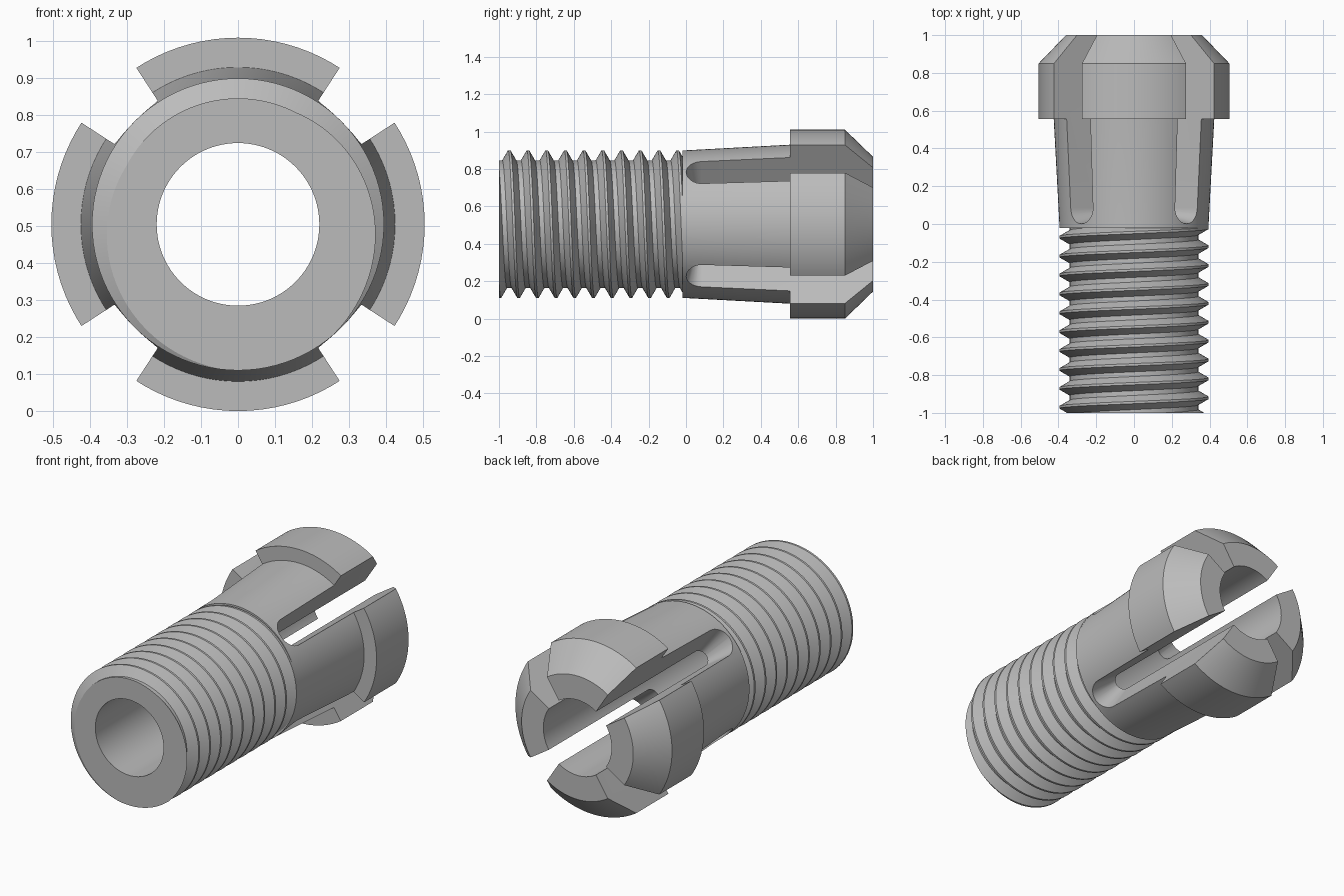
import bpy, bmesh, math
from mathutils import Matrix, Vector

if "Cube" in bpy.data.objects:
    bpy.data.objects.remove(bpy.data.objects["Cube"])

CENTRE_Z = 0.505
BORE = 0.22
CREST, ROOT = 0.395, 0.341
FRONT, COLLAR = -1.0, -0.02
PITCH = 0.1
SEGS = 96

steel = bpy.data.materials.new("grey_steel")
steel.use_nodes = True
colour = (0.5, 0.5, 0.5, 1)
steel.diffuse_color = colour
steel.node_tree.nodes["Principled BSDF"].inputs["Base Color"].default_value = colour


def polar(r, angle, y):
    return Vector((r * math.cos(angle), y, r * math.sin(angle)))


def finish(bm, name):
    bmesh.ops.recalc_face_normals(bm, faces=bm.faces)
    mesh = bpy.data.meshes.new(name)
    bm.to_mesh(mesh)
    bm.free()
    mesh.materials.append(steel)
    obj = bpy.data.objects.new(name, mesh)
    obj.location.z = CENTRE_Z
    bpy.context.collection.objects.link(obj)
    return obj


def smooth(obj):
    bpy.ops.object.select_all(action='DESELECT')
    obj.select_set(True)
    bpy.context.view_layer.objects.active = obj
    bpy.ops.object.shade_smooth_by_angle(angle=math.radians(25))


# Threaded shank: right-hand helix with flat crests and roots
bm = bmesh.new()
profile = [(-PITCH / 16, CREST), (PITCH / 16, CREST),
           (PITCH * 3 / 8, ROOT), (PITCH * 5 / 8, ROOT)]
start = -1.145
rows = []
for s in range(13 * SEGS):
    turn = s / SEGS
    angle = math.pi / 2 - turn * math.tau
    rows.append([bm.verts.new(polar(r, angle, start + turn * PITCH + dy))
                 for dy, r in profile])
for s in range(12 * SEGS - 1):
    a = rows[s] + [rows[s + SEGS][0]]
    b = rows[s + 1] + [rows[s + 1 + SEGS][0]]
    for i in range(4):
        bm.faces.new((a[i], a[i + 1], b[i + 1], b[i]))

# Trim both ends square, then close them around the bore
rings = []
for y, side in ((FRONT, -1), (COLLAR, 1)):
    bmesh.ops.bisect_plane(bm, geom=bm.verts[:] + bm.edges[:] + bm.faces[:],
                           plane_co=(0, y, 0), plane_no=(0, side, 0),
                           clear_outer=True)
for y in (FRONT, COLLAR):
    rim = [e for e in bm.edges if e.is_boundary
           and all(abs(v.co.y - y) < 1e-4 for v in e.verts)]
    ring = [bm.verts.new(polar(BORE, i * math.tau / SEGS, y)) for i in range(SEGS)]
    circle = [bm.edges.new((ring[i - 1], ring[i])) for i in range(SEGS)]
    bmesh.ops.triangle_fill(bm, edges=rim + circle, use_beauty=True,
                            normal=(0, 1, 0))
    rings.append(ring)
for i in range(SEGS):
    bm.faces.new((rings[0][i - 1], rings[0][i], rings[1][i], rings[1][i - 1]))
smooth(finish(bm, "threaded_shank"))

# Collet head: turned sleeve with a flared, chamfered lip
bm = bmesh.new()
outline = [(BORE, COLLAR), (CREST, COLLAR), (CREST, 0), (0.425, 0.555),
           (0.505, 0.555), (0.505, 0.85), (0.36, 1), (BORE, 1)]
pts = [bm.verts.new((r, y, 0)) for r, y in outline]
edges = [bm.edges.new((pts[i - 1], pts[i])) for i in range(len(pts))]
bmesh.ops.spin(bm, geom=pts + edges, cent=(0, 0, 0), axis=(0, 1, 0),
               angle=math.tau, steps=SEGS, use_merge=True)
bmesh.ops.remove_doubles(bm, verts=bm.verts, dist=1e-5)
head = finish(bm, "collet_head")

# Four diagonal slots: radial wedges with a rounded closed end
bm = bmesh.new()
taper = math.tan(math.radians(12))
ARC = 16
for k in range(4):
    turn = Matrix.Rotation(math.radians(45 + 90 * k), 3, 'Y')
    loops = []
    for d in (0.1, 0.7):
        w = d * taper
        section = [(w, 1.2)]
        section += [(w * math.cos(t), 0.085 - w * math.sin(t))
                    for t in (math.pi * i / ARC for i in range(ARC + 1))]
        section += [(-w, 1.2)]
        loops.append([bm.verts.new(turn @ Vector((d, y, t))) for t, y in section])
    inner, outer = loops
    bm.faces.new(inner)
    bm.faces.new(outer)
    for i in range(len(inner)):
        bm.faces.new((inner[i - 1], inner[i], outer[i], outer[i - 1]))
cutter = finish(bm, "slot_cutter")
cutter.hide_render = True

cut = head.modifiers.new("slots", 'BOOLEAN')
cut.operation = 'DIFFERENCE'
cut.solver = 'EXACT'
cut.object = cutter
bpy.context.view_layer.objects.active = head
bpy.ops.object.modifier_apply(modifier=cut.name)
bpy.data.objects.remove(cutter)
smooth(head)
